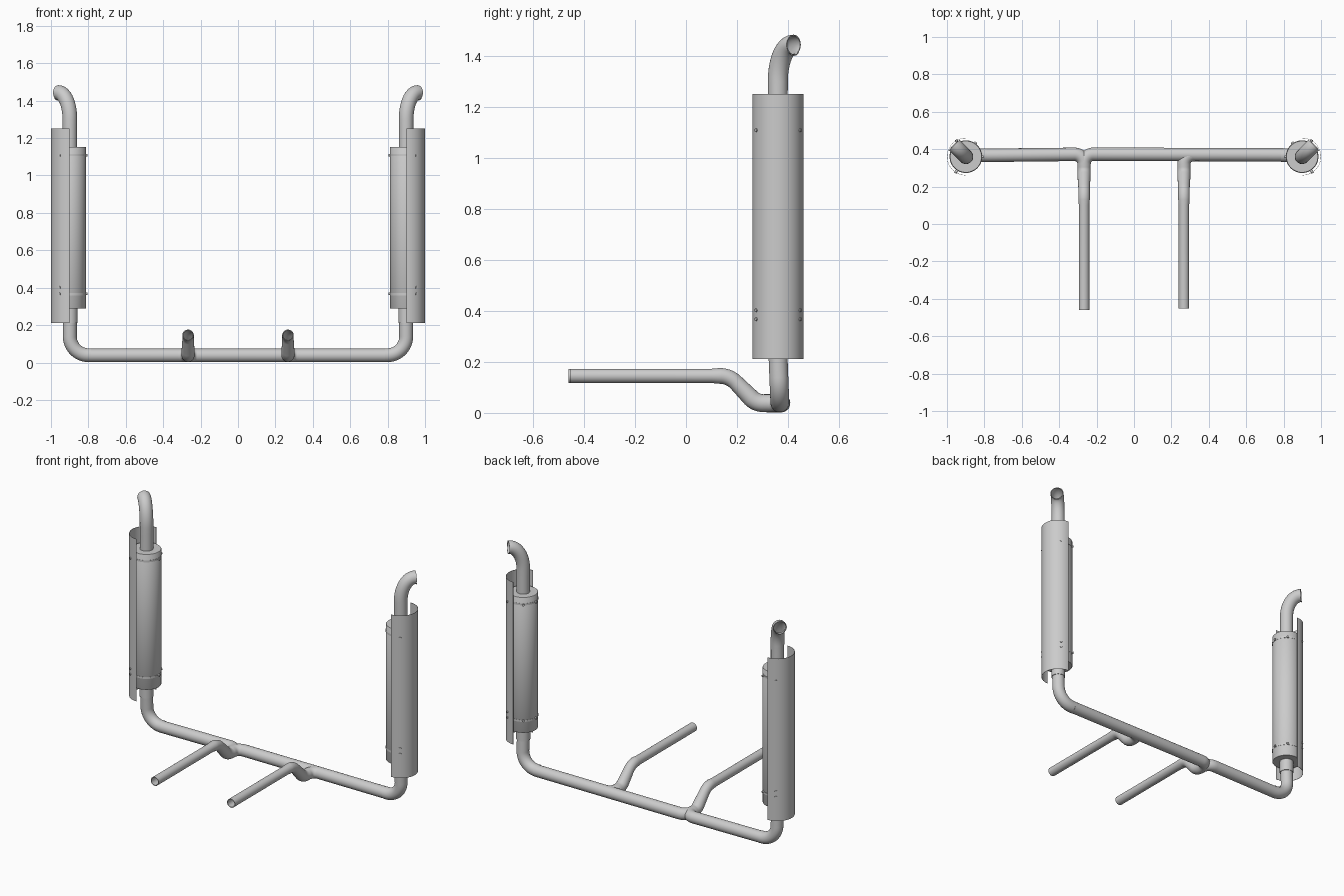
import bpy, bmesh, math
from mathutils import Vector

if "Cube" in bpy.data.objects:
    bpy.data.objects.remove(bpy.data.objects["Cube"])

CY = 0.36      # stack axis y
CX = 0.899     # stack axis x
ZP = 0.038     # height of the cross pipe
YP = 0.373     # y of the cross pipe
BX = 0.267     # x of the inlet pipes


def finish(bm, name, wall=0.0):
    bmesh.ops.recalc_face_normals(bm, faces=bm.faces)
    me = bpy.data.meshes.new(name)
    bm.to_mesh(me)
    bm.free()
    ob = bpy.data.objects.new(name, me)
    bpy.context.collection.objects.link(ob)
    bpy.ops.object.select_all(action='DESELECT')
    ob.select_set(True)
    bpy.context.view_layer.objects.active = ob
    if wall:
        m = ob.modifiers.new("wall", 'SOLIDIFY')
        m.thickness = wall
        m.offset = -1
        bpy.ops.object.modifier_apply(modifier="wall")
    bpy.ops.object.shade_smooth_by_angle(angle=math.radians(40))
    return ob


def rounded(ctrl, steps=10):
    """Control points (x, y, z, radius, bend) to a path with arc corners."""
    out = []
    for i, (x, y, z, r, bend) in enumerate(ctrl):
        p = Vector((x, y, z))
        if bend == 0 or i in (0, len(ctrl) - 1):
            out.append((p, r))
            continue
        a = (Vector(ctrl[i - 1][:3]) - p).normalized()
        b = (Vector(ctrl[i + 1][:3]) - p).normalized()
        half = a.angle(b) / 2
        t = bend / math.tan(half)
        c = p + (a + b).normalized() * (bend / math.sin(half))
        u, v = (p + a * t - c).normalized(), (p + b * t - c).normalized()
        for k in range(steps + 1):
            out.append((c + u.slerp(v, k / steps) * bend, r))
    return out


def tube(name, path, wall=0.0, n=28, cap=False):
    """Sweep a circle along (point, radius) pairs."""
    bm = bmesh.new()
    pts = [p for p, r in path]
    rings, side = [], None
    for i, (p, r) in enumerate(path):
        t = (pts[min(i + 1, len(pts) - 1)] - pts[max(i - 1, 0)]).normalized()
        side = t.orthogonal() if side is None else side - t * side.dot(t)
        side.normalize()
        up = t.cross(side)
        rings.append([bm.verts.new(p + (side * math.cos(a) + up * math.sin(a)) * r)
                      for a in (2 * math.pi * k / n for k in range(n))])
    for A, B in zip(rings, rings[1:]):
        for k in range(n):
            bm.faces.new((A[k], A[(k + 1) % n], B[(k + 1) % n], B[k]))
    if cap:
        bm.faces.new(rings[0])
        bm.faces.new(rings[-1])
    return finish(bm, name, wall)


def lathe(name, cx, profile, n=48, start=0.0, sweep=360.0, closed=False):
    """Turn an (r, z) profile about a vertical axis at (cx, CY)."""
    bm = bmesh.new()
    full = sweep == 360.0
    cols = []
    for k in range(n if full else n + 1):
        a = math.radians(start + sweep * k / n)
        cols.append([bm.verts.new((cx + r * math.cos(a), CY + r * math.sin(a), z))
                     for r, z in profile])
    pairs = list(zip(cols, cols[1:])) + ([(cols[-1], cols[0])] if full else [])
    m = len(profile)
    for A, B in pairs:
        for j in range(m if closed else m - 1):
            bm.faces.new((A[j], B[j], B[(j + 1) % m], A[(j + 1) % m]))
    if closed and not full:
        bm.faces.new(cols[0])
        bm.faces.new(cols[-1])
    return finish(bm, name)


# Inlet pipe dropping from the engine into the cross pipe
def inlet(x, y0):
    return [(x, y0, 0.145, 0.028, 0), (x, 0.10, 0.145, 0.028, 0),
            (x, 0.17, 0.145, 0.031, 0.09), (x, 0.275, ZP, 0.035, 0.07)]


# Right cross pipe runs across and turns into the left inlet
tube("cross_pipe_right", rounded(inlet(-BX, -0.46) + [
    (-BX, YP, ZP, 0.036, 0.05), (0.80, YP - 0.003, ZP, 0.036, 0)]), wall=0.004)
# Left cross pipe forks off the same inlet
tube("cross_pipe_left", rounded([
    (-BX, 0.30, ZP, 0.035, 0), (-BX, YP, ZP, 0.036, 0.05),
    (-0.80, YP - 0.006, ZP, 0.036, 0)]))
# Right inlet merges into the cross pipe
tube("inlet_pipe_right", rounded(inlet(BX, -0.452) + [
    (BX, YP - 0.003, ZP, 0.035, 0.05), (0.38, YP - 0.003, ZP, 0.033, 0)]), wall=0.004)

for s, tag in ((-1, "left"), (1, "right")):
    cx = s * CX

    # Elbow from the cross pipe up to the silencer
    tube("elbow_" + tag, rounded([(s * 0.785, YP - 0.005, ZP + 0.001, 0.037, 0),
                                  (cx, YP - 0.005, ZP + 0.001, 0.037, 0.10),
                                  (cx, CY, 0.24, 0.037, 0)], 14))
    lathe("collar_" + tag, cx, [(0.034, 0.212), (0.041, 0.212), (0.041, 0.295)], 28)

    # Silencer body
    lathe("silencer_" + tag, cx, [(0.03, 0.288), (0.084, 0.288), (0.086, 0.291),
                                  (0.086, 1.150), (0.084, 1.153), (0.03, 1.153)])

    # Tail pipe curving outward and back
    tail = [(Vector((cx, CY, 1.14)), 0.039), (Vector((cx, CY, 1.25)), 0.039)]
    for k in range(13):
        a = math.pi / 2 * k / 12
        d = 0.085 * (1 - math.cos(a)) * math.sqrt(0.5)
        tail.append((Vector((cx + s * d, CY + d, 1.30 + 0.143 * math.sin(a))), 0.0395))
    d += 0.002
    tail.append((Vector((cx + s * d, CY + d, 1.443)), 0.0395))
    tube("tail_pipe_" + tag, tail, wall=0.004)

    # Half-round heat shield on the outer side
    lathe("heat_shield_" + tag, s * 0.9,
          [(0.1, 0.212), (0.1, 1.25), (0.0985, 1.25), (0.0985, 0.212)],
          n=24, start=-90 if s > 0 else 90, sweep=180.0, closed=True)

    # Clamp bands
    for z, lab in ((1.11, "upper"), (0.365, "lower")):
        lathe(f"clamp_band_{lab}_{tag}", cx, [(0.0855, z - 0.006), (0.0872, z - 0.006),
                                              (0.0872, z + 0.006), (0.0855, z + 0.006)])

    # Bolts: through the shield, and on the inner side of the bands
    spots = [(ang, z, 0.084, 0.105) for ang in (-57, 60) for z in (1.108, 0.402, 0.367)]
    spots += [(ang, z, 0.08, 0.095) for ang in (180, 125) for z in (1.108, 0.367)]
    for i, (ang, z, r0, r1) in enumerate(spots):
        a = math.radians(ang)
        v = Vector((s * math.cos(a), math.sin(a), 0))
        o = Vector((cx, CY, z))
        tube(f"bolt_{tag}_{i}", [(o + v * r0, 0.007), (o + v * r1, 0.007)], n=10, cap=True)
